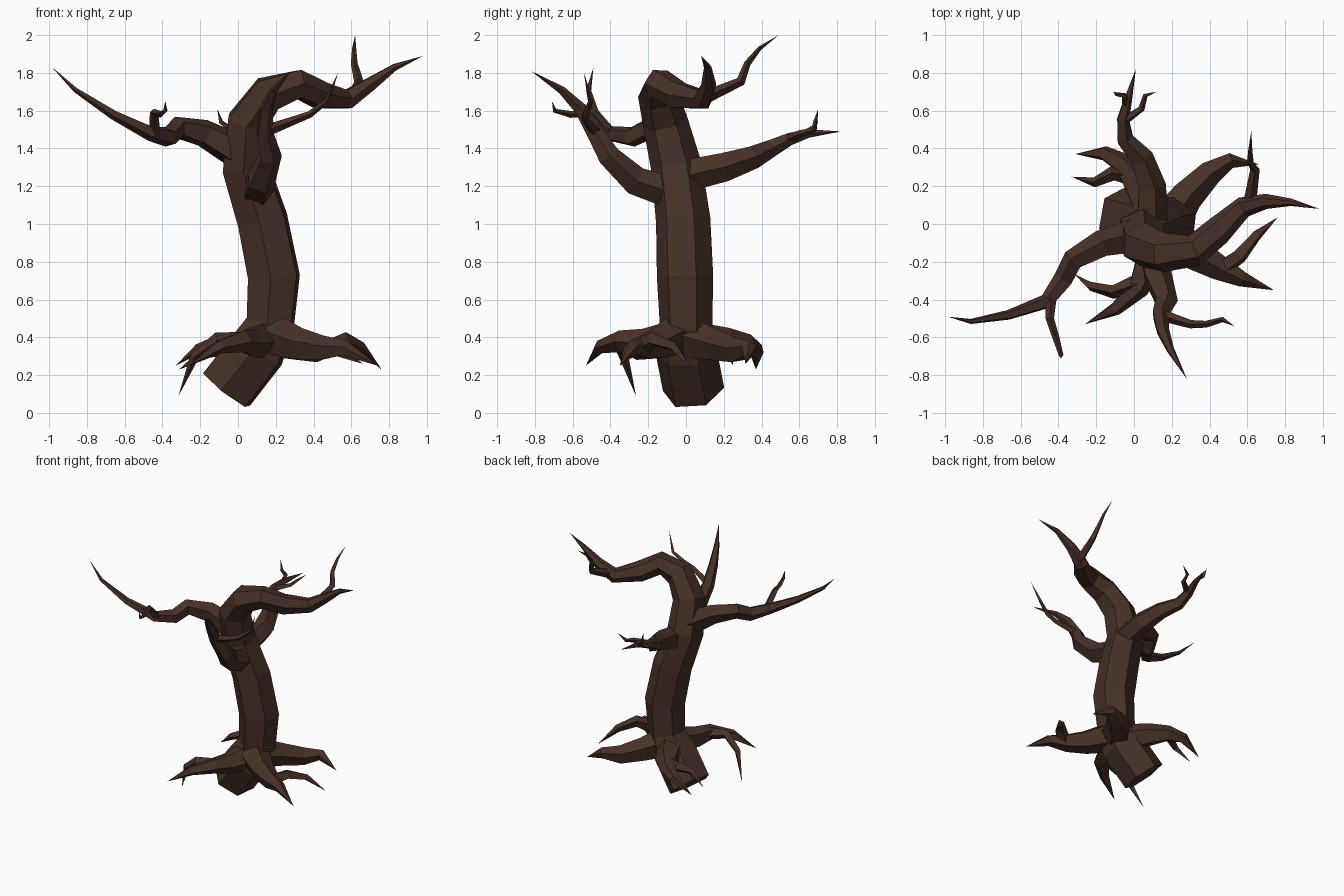
import bpy, bmesh, math
from mathutils import Vector

bark = bpy.data.materials.new("bark")
bark.diffuse_color = (0.06, 0.03, 0.022, 1)


def limb(name, pts, sides=5, twist=0.0):
    """Faceted tapering tube through (x, y, z, radius) points; radius 0 makes a spike."""
    bm = bmesh.new()
    pos = [Vector(p[:3]) for p in pts]
    n = len(pos)
    rings, side = [], None
    for i, p in enumerate(pos):
        a = (pos[i] - pos[i - 1]).normalized() if i else Vector()
        b = (pos[i + 1] - pos[i]).normalized() if i < n - 1 else Vector()
        t = (a + b).normalized()
        if side is None:
            side = Vector((1, 0, 0)) if abs(t.x) < 0.8 else Vector((0, 1, 0))
        side = (side - t * side.dot(t)).normalized()
        up = t.cross(side)
        r = pts[i][3]
        if r == 0:
            rings.append([bm.verts.new(p)])
            continue
        rings.append([bm.verts.new(p + r * (math.cos(k) * side + math.sin(k) * up))
                      for k in (twist + 2 * math.pi * j / sides for j in range(sides))])
    for lo, hi in zip(rings, rings[1:]):
        for j in range(sides):
            k = (j + 1) % sides
            if len(hi) == 1:
                bm.faces.new((lo[j], lo[k], hi[0]))
            else:
                bm.faces.new((lo[j], lo[k], hi[k], hi[j]))
    bm.faces.new(rings[0][::-1])
    bmesh.ops.recalc_face_normals(bm, faces=bm.faces)
    me = bpy.data.meshes.new(name)
    bm.to_mesh(me)
    bm.free()
    me.materials.append(bark)
    ob = bpy.data.objects.new(name, me)
    bpy.context.collection.objects.link(ob)


# Trunk, bending over into the crown branch
limb("trunk", [(-0.06, 0.04, 0.125, .165), (0.10, 0.0, 0.33, .165), (0.17, 0, 0.47, .14),
               (0.19, -0.005, 0.72, .15), (0.13, -0.015, 1.02, .145), (0.04, -0.05, 1.30, .135),
               (0.05, -0.11, 1.54, .12), (0.16, -0.15, 1.69, .105), (0.32, -0.14, 1.74, .085),
               (0.44, -0.04, 1.68, .077), (0.58, 0.09, 1.66, .056), (0.70, 0.12, 1.74, .04),
               (0.83, 0.115, 1.83, .02), (0.98, 0.08, 1.89, 0)], 6, 0.3)
limb("crown_twig", [(0.61, 0.10, 1.67, .035), (0.64, 0.29, 1.755, .025), (0.615, 0.325, 1.85, .018),
                    (0.615, 0.39, 1.93, .011), (0.62, 0.49, 2.0, 0)], 4)

# Left branch
limb("left_branch", [(0.04, -0.06, 1.36, .10), (-0.18, -0.11, 1.48, .075), (-0.32, -0.19, 1.51, .06),
                     (-0.37, -0.29, 1.46, .055), (-0.46, -0.41, 1.48, .042), (-0.66, -0.48, 1.58, .027),
                     (-0.86, -0.515, 1.71, .014), (-0.985, -0.49, 1.83, 0)])
limb("left_twig", [(-0.44, -0.40, 1.48, .03), (-0.445, -0.50, 1.59, .022), (-0.41, -0.61, 1.58, .018),
                   (-0.385, -0.695, 1.60, .012), (-0.385, -0.71, 1.65, 0)], 4)

# Front branch
limb("front_branch", [(0.10, -0.06, 1.16, .09), (0.12, -0.27, 1.23, .08), (0.17, -0.41, 1.36, .062),
                      (0.14, -0.48, 1.48, .048), (0.15, -0.56, 1.61, .036), (0.19, -0.66, 1.71, .022),
                      (0.28, -0.82, 1.81, 0)])
limb("front_twig", [(0.14, -0.48, 1.49, .032), (0.30, -0.53, 1.55, .022), (0.38, -0.53, 1.58, .018),
                    (0.47, -0.505, 1.65, .014), (0.53, -0.54, 1.80, 0)], 4)

# Back branch
limb("back_branch", [(0.09, -0.02, 1.25, .09), (0.09, 0.20, 1.30, .08), (0.04, 0.35, 1.35, .064),
                     (-0.05, 0.45, 1.40, .048), (-0.06, 0.55, 1.45, .035), (-0.035, 0.65, 1.48, .024),
                     (0.01, 0.82, 1.49, 0)])
limb("back_twig_left", [(-0.04, 0.62, 1.47, .022), (-0.05, 0.68, 1.51, .016),
                        (-0.09, 0.685, 1.54, .012), (-0.11, 0.70, 1.61, 0)], 4)
limb("back_twig_right", [(-0.06, 0.54, 1.45, .025), (0.04, 0.61, 1.48, .018),
                         (0.06, 0.68, 1.50, .013), (0.12, 0.70, 1.55, 0)], 4)

# Roots, each with a forked tip where visible
limb("root_right_front", [(0.16, -0.04, 0.42, .12), (0.33, -0.16, 0.36, .09), (0.45, -0.23, 0.34, .07),
                          (0.57, -0.29, 0.34, .043), (0.74, -0.35, 0.25, 0)])
limb("root_right_front_fork", [(0.46, -0.24, 0.34, .05), (0.56, -0.17, 0.39, .042),
                               (0.65, -0.06, 0.35, .028), (0.76, 0.035, 0.23, 0)], 4)
limb("root_right_back", [(0.17, 0.0, 0.40, .12), (0.28, 0.15, 0.36, .09), (0.40, 0.27, 0.33, .07),
                         (0.51, 0.335, 0.34, .042), (0.66, 0.315, 0.26, 0)])
limb("root_left_back", [(0.12, 0.02, 0.38, .11), (0.02, 0.21, 0.37, .085), (-0.06, 0.32, 0.36, .06),
                        (-0.16, 0.375, 0.33, .04), (-0.31, 0.37, 0.23, 0)])
limb("root_left_back_fork", [(0.0, 0.25, 0.37, .05), (-0.11, 0.27, 0.37, .04),
                             (-0.21, 0.22, 0.34, .026), (-0.33, 0.25, 0.25, 0)], 4)
limb("root_left_front", [(0.14, -0.04, 0.39, .11), (0.07, -0.22, 0.37, .08), (0.02, -0.34, 0.38, .06),
                         (-0.10, -0.45, 0.35, .037), (-0.26, -0.53, 0.25, 0)])
limb("root_left_front_fork", [(0.03, -0.31, 0.38, .05), (-0.11, -0.36, 0.39, .036),
                              (-0.23, -0.33, 0.30, .025), (-0.315, -0.265, 0.09, 0)], 4)
